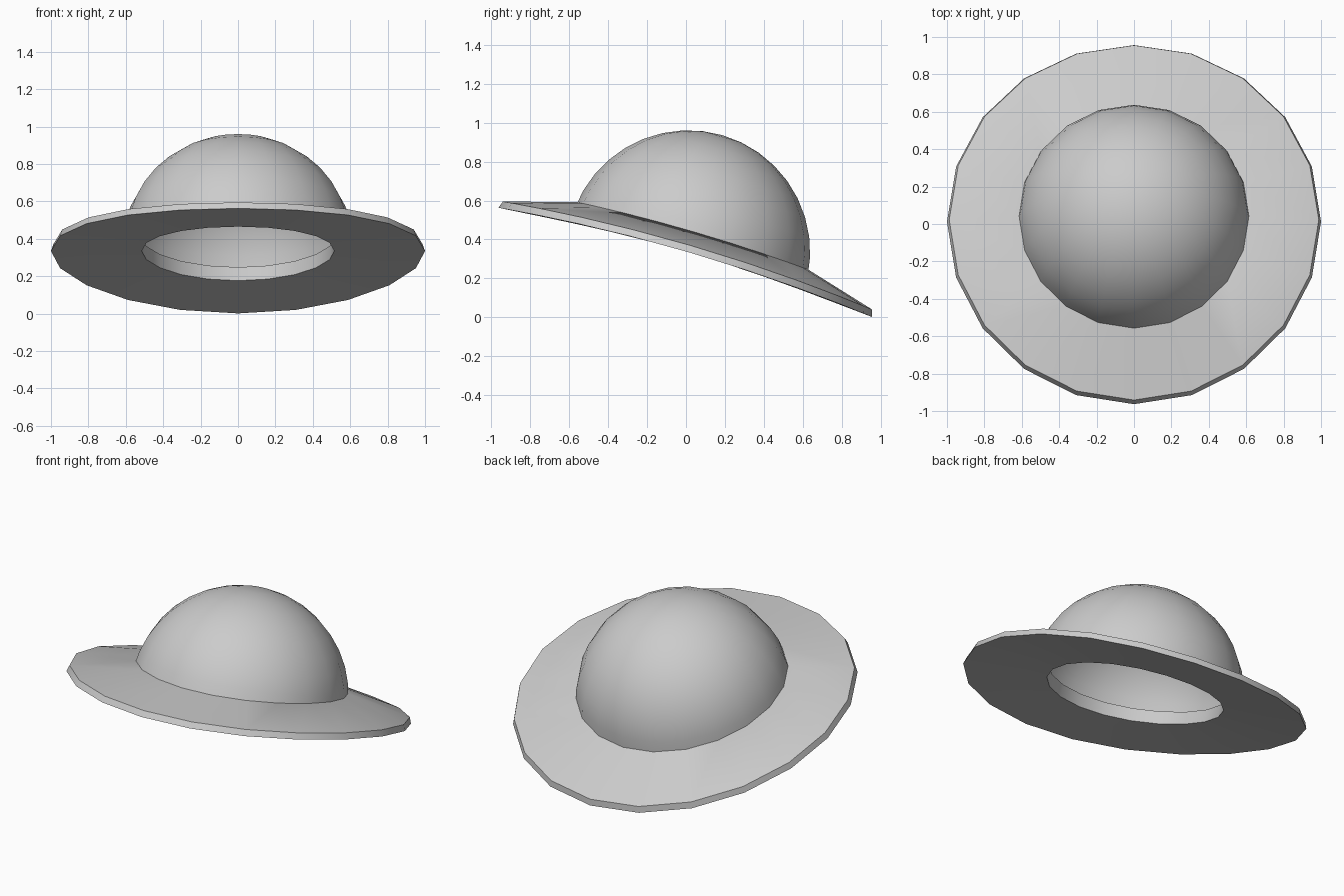
import bpy, bmesh, math
from mathutils import Matrix

if "Cube" in bpy.data.objects:
    bpy.data.objects.remove(bpy.data.objects["Cube"])

SIDES = 20
TILT = Matrix.Translation((0, 0.012, 0.335)) @ Matrix.Rotation(-math.radians(16.3), 4, 'X')


def lathe(name, profile, closed=False, tip=None, sag=0.0):
    """Spin (radius, height) points around z, sag front and back, then tilt."""
    bm = bmesh.new()
    rings = []
    for r, z in profile:
        ring = []
        for i in range(SIDES):
            a = 2 * math.pi * i / SIDES
            y = r * math.sin(a)
            ring.append(bm.verts.new((r * math.cos(a), y, z - sag * y * y)))
        rings.append(ring)
    pairs = list(zip(rings, rings[1:]))
    if closed:
        pairs.append((rings[-1], rings[0]))
    for lo, hi in pairs:
        for i in range(SIDES):
            j = (i + 1) % SIDES
            bm.faces.new((lo[i], lo[j], hi[j], hi[i]))
    if tip is not None:
        top = bm.verts.new((0, 0, tip))
        for i in range(SIDES):
            bm.faces.new((rings[-1][i], rings[-1][(i + 1) % SIDES], top))
    bmesh.ops.recalc_face_normals(bm, faces=bm.faces)
    bm.transform(TILT)
    mesh = bpy.data.meshes.new(name)
    bm.to_mesh(mesh)
    bm.free()
    obj = bpy.data.objects.new(name, mesh)
    bpy.context.collection.objects.link(obj)
    bpy.ops.object.select_all(action='DESELECT')
    obj.select_set(True)
    bpy.context.view_layer.objects.active = obj
    bpy.ops.object.shade_smooth_by_angle(angle=math.radians(30))
    return obj


# Brim: wedge-shaped ring, drooping at front and back
lathe("hat_brim",
      [(0.515, 0.0), (1.0, 0.0), (0.988, 0.036), (0.615, 0.108), (0.515, 0.075)],
      closed=True, sag=0.055)

# Crown: open, thin spherical dome rising out of the brim
R = 0.626
START = math.asin(0.05 / R)
ROWS = 9
angles = [START + (math.pi / 2 - START) * i / ROWS for i in range(ROWS)]
lathe("hat_crown", [(R * math.cos(a), R * math.sin(a)) for a in angles], tip=R)
